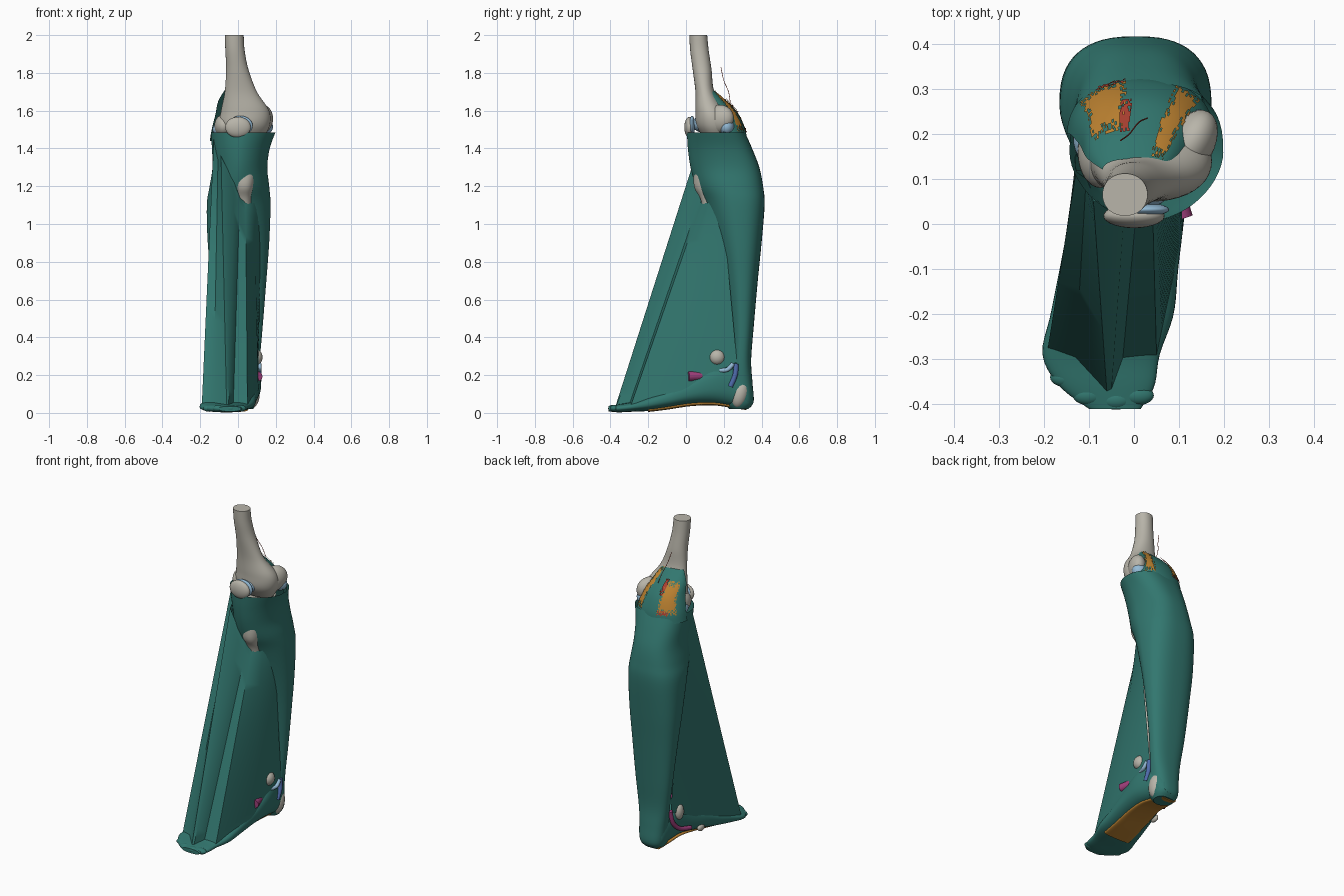
import bpy, math, random
from mathutils import Vector

random.seed(4)


def mat(name, col):
    m = bpy.data.materials.new(name)
    m.diffuse_color = (*col, 1)
    return m


TEAL = mat("fascia_teal", (0.032, 0.185, 0.16))
ORANGE = mat("orange", (0.50, 0.22, 0.03))
RED = mat("red", (0.40, 0.05, 0.03))
BLUE = mat("cartilage_blue", (0.30, 0.50, 0.68))
NAVY = mat("tendon_blue", (0.08, 0.15, 0.42))
MAGENTA = mat("magenta", (0.35, 0.05, 0.20))
BONE = mat("bone", (0.48, 0.46, 0.40))


def make(name, verts, faces, m, angle=40):
    me = bpy.data.meshes.new(name)
    me.from_pydata([tuple(v) for v in verts], [], faces)
    ob = bpy.data.objects.new(name, me)
    bpy.context.collection.objects.link(ob)
    me.materials.append(m)
    bpy.ops.object.select_all(action='DESELECT')
    ob.select_set(True)
    bpy.context.view_layer.objects.active = ob
    bpy.ops.object.shade_smooth_by_angle(angle=math.radians(angle))
    return ob


def spline(rows, t):
    # Catmull-Rom through rows of numbers, t in 0..1
    s = t * (len(rows) - 1)
    i = min(int(s), len(rows) - 2)
    f = s - i
    p = [rows[max(0, min(len(rows) - 1, i + k))] for k in (-1, 0, 1, 2)]
    return [0.5 * (2 * b + (c - a) * f + (2 * a - 5 * b + 4 * c - d) * f * f
                   + (3 * b - a - 3 * c + d) * f ** 3) for a, b, c, d in zip(*p)]


def loft(name, rows, m, axis='z', n=40, steps=40, power=2.3, low_power=None, caps=(True, True)):
    # row = position along the axis, then min/max on the two other axes
    verts, faces = [], []
    for j in range(steps + 1):
        h, a0, a1, b0, b1 = spline(rows, j / steps)
        for i in range(n):
            w = 2 * math.pi * i / n
            c, s = math.cos(w), math.sin(w)
            e = 2 / (low_power if low_power and s < 0 else power)
            a = (a0 + a1) / 2 + (a1 - a0) / 2 * math.copysign(abs(c) ** e, c)
            b = (b0 + b1) / 2 + (b1 - b0) / 2 * math.copysign(abs(s) ** e, s)
            verts.append((a, b, h) if axis == 'z' else (a, h, b))
    for j in range(steps):
        for i in range(n):
            k = (i + 1) % n
            faces.append((j * n + i, j * n + k, (j + 1) * n + k, (j + 1) * n + i))
    if caps[0]:
        faces.append(tuple(reversed(range(n))))
    if caps[1]:
        faces.append(tuple(range(steps * n, steps * n + n)))
    return make(name, verts, faces, m)


def blob(name, loc, size, m, rot=(0, 0, 0)):
    bpy.ops.mesh.primitive_uv_sphere_add(segments=28, ring_count=16, location=loc, rotation=rot)
    ob = bpy.context.object
    ob.name = name
    ob.scale = size
    ob.data.materials.append(m)
    bpy.ops.object.shade_smooth()
    return ob


def tube(name, pts, r, m):
    cu = bpy.data.curves.new(name, 'CURVE')
    cu.dimensions = '3D'
    cu.bevel_depth = r
    cu.bevel_resolution = 3
    cu.use_fill_caps = True
    sp = cu.splines.new('POLY')
    sp.points.add(16)
    for i, p in enumerate(sp.points):
        p.co = (*spline(pts, i / 16), 1)
    ob = bpy.data.objects.new(name, cu)
    bpy.context.collection.objects.link(ob)
    cu.materials.append(m)
    return ob


def sheet(name, fn, nu, nv, m, ragged=0.0):
    # grid surface; ragged sheets lose random cells near their border
    verts = [fn(i / nu, j / nv) for j in range(nv + 1) for i in range(nu + 1)]
    faces = []
    for j in range(nv):
        for i in range(nu):
            edge = min(i, nu - 1 - i, j, nv - 1 - j)
            if edge < 4 and random.random() < ragged * (1 - edge / 4):
                continue
            a = j * (nu + 1) + i
            faces.append((a, a + 1, a + nu + 2, a + nu + 1))
    return make(name, verts, faces, m)


# Thigh bone with its joint end
loft("femur", [(1.45, -0.06, 0.13, 0.10, 0.22), (1.52, -0.10, 0.168, 0.055, 0.24),
               (1.60, -0.09, 0.165, 0.05, 0.21), (1.70, -0.07, 0.10, 0.05, 0.15),
               (1.82, -0.063, 0.055, 0.035, 0.135), (1.92, -0.067, 0.035, 0.022, 0.12),
               (2.0, -0.07, 0.03, 0.018, 0.112)], BONE, power=2.1)
blob("inner_condyle", (0.125, 0.175, 1.555), (0.052, 0.085, 0.075), BONE, (0.3, 0, -0.5))
blob("outer_condyle", (-0.075, 0.16, 1.52), (0.05, 0.08, 0.06), BONE)
blob("inner_cartilage", (0.135, 0.215, 1.515), (0.05, 0.04, 0.045), BLUE)
blob("outer_cartilage", (-0.09, 0.19, 1.50), (0.045, 0.06, 0.04), BLUE)
blob("groove_cartilage", (0.02, 0.085, 1.53), (0.065, 0.05, 0.045), BLUE)

# Kneecap with cartilage backing
blob("kneecap", (0.0, 0.018, 1.512), (0.068, 0.027, 0.055), BONE)
blob("kneecap_cartilage", (0.012, 0.032, 1.52), (0.066, 0.016, 0.053), BLUE)

# Shin bone hidden inside the sleeve, showing at the knee and ankle
loft("tibia", [(0.26, 0.03, 0.10, 0.13, 0.21), (0.45, 0.02, 0.08, 0.14, 0.20),
               (0.80, 0.0, 0.07, 0.12, 0.20), (1.10, -0.01, 0.07, 0.085, 0.19),
               (1.22, -0.03, 0.09, 0.040, 0.20), (1.44, -0.09, 0.13, 0.07, 0.25)], BONE)
blob("inner_ankle_bone", (0.094, 0.165, 0.295), (0.036, 0.042, 0.042), BONE)
blob("heel_bone", (0.072, 0.285, 0.10), (0.043, 0.045, 0.075), BONE, (-0.25, 0, 0))

# Calf sleeve, open at the knee
loft("calf_fascia", [(0.02, -0.04, 0.08, 0.23, 0.33), (0.06, -0.06, 0.10, 0.2, 0.358),
                     (0.16, -0.07, 0.105, 0.21, 0.352), (0.28, -0.085, 0.115, 0.23, 0.345),
                     (0.45, -0.11, 0.13, 0.23, 0.358), (0.70, -0.14, 0.15, 0.20, 0.38),
                     (0.90, -0.16, 0.165, 0.16, 0.40), (1.10, -0.165, 0.172, 0.10, 0.416),
                     (1.20, -0.15, 0.165, 0.052, 0.408), (1.30, -0.135, 0.155, 0.024, 0.388),
                     (1.40, -0.138, 0.168, 0.01, 0.35), (1.485, -0.143, 0.198, 0.005, 0.312)],
     TEAL, steps=60, n=56, power=2.6, low_power=1.8, caps=(True, False))

# Foot covering, heel to toes
foot = [(0.35, -0.02, 0.07, 0.04, 0.12), (0.32, -0.06, 0.10, 0.02, 0.19),
        (0.24, -0.08, 0.112, 0.032, 0.26), (0.14, -0.10, 0.122, 0.045, 0.26),
        (0.02, -0.14, 0.112, 0.04, 0.19), (-0.10, -0.165, 0.098, 0.022, 0.13),
        (-0.20, -0.185, 0.088, 0.01, 0.09), (-0.29, -0.203, 0.057, 0.006, 0.058),
        (-0.36, -0.165, 0.045, 0.003, 0.045), (-0.41, -0.10, 0.015, 0.008, 0.035)]
loft("foot_fascia", foot, TEAL, axis='y', power=2.6)
loft("sole_band", [(y, x0 * 0.7, x1 * 0.6, z0 - 0.005, z0 + 0.02) for y, x0, x1, z0, _ in foot[1:7]],
     ORANGE, axis='y', power=3)
for x, y in ((-0.15, -0.34), (-0.10, -0.38), (-0.04, -0.39), (0.008, -0.38)):
    blob("toe_edge", (x, y, 0.024), (0.036, 0.022, 0.018), TEAL)

# Folded sheet stretched from the knee to the toes (top point, bottom point)
folds = [((-0.13, 0.19, 1.40), (-0.075, 0.26, 0.24)), ((-0.13, 0.15, 1.43), (-0.14, 0.0, 0.12)),
         ((-0.128, 0.12, 1.46), (-0.192, -0.28, 0.03)), ((-0.105, 0.12, 1.40), (-0.13, -0.30, 0.04)),
         ((-0.09, 0.05, 1.36), (-0.06, -0.375, 0.03)), ((-0.02, 0.05, 1.22), (-0.05, -0.37, 0.03)),
         ((0.01, 0.08, 1.15), (-0.025, -0.30, 0.045)),
         ((0.04, 0.08, 1.11), (0.05, -0.29, 0.045)), ((0.085, 0.12, 1.11), (0.108, -0.02, 0.12)),
         ((0.12, 0.19, 1.12), (0.11, 0.27, 0.27))]


def fold_point(u, v):
    top, low = folds[round(u * (len(folds) - 1))]
    return Vector(top).lerp(Vector(low), v)


sheet("front_fold_sheet", fold_point, len(folds) - 1, 24, TEAL)

# Flap behind the knee: z, centre x, centre y, half width, depth
flap_rows = [(1.44, 0.015, 0.17, 0.165, 0.155), (1.50, 0.015, 0.17, 0.155, 0.143),
             (1.58, 0.01, 0.15, 0.13, 0.127), (1.65, 0.0, 0.13, 0.105, 0.085),
             (1.71, 0.0, 0.115, 0.07, 0.03)]


def flap_part(u0, u1, v0, v1, lift):
    def fn(u, v):
        z, cx, cy, rx, ry = spline(flap_rows, v0 + (v1 - v0) * v)
        w = math.pi * (0.97 - 0.94 * (u0 + (u1 - u0) * u))
        return (cx + (rx + lift) * math.cos(w),
                cy + (ry + lift) * math.sin(w) ** 0.7, z + lift)
    return fn


sheet("knee_back_flap", flap_part(0, 1, 0, 1, 0), 36, 20, TEAL)
sheet("flap_patch_outer", flap_part(0.16, 0.43, 0.2, 0.78, 0.004), 26, 22, ORANGE, 0.6)
sheet("flap_patch_inner", flap_part(0.67, 0.83, 0.2, 0.97, 0.004), 16, 26, ORANGE, 0.6)
sheet("flap_patch_red", flap_part(0.40, 0.47, 0.52, 0.80, 0.006), 10, 12, RED, 0.3)
sheet("flap_patch_red_low", flap_part(0.28, 0.43, 0.17, 0.27, 0.006), 12, 6, RED, 0.5)

# Loose nerve strand and small ankle parts
tube("nerve_strand", [(-0.03, 0.185, 1.83), (-0.01, 0.20, 1.76), (0.01, 0.225, 1.70),
                      (0.03, 0.235, 1.64)], 0.0015, RED)
tube("shin_tendon_end", [(0.085, 0.08, 0.197), (0.095, 0.045, 0.195), (0.105, 0.012, 0.193)],
     0.026, MAGENTA)
tube("ankle_cartilage", [(0.10, 0.18, 0.225), (0.113, 0.22, 0.23), (0.112, 0.25, 0.26)], 0.012, BLUE)
tube("inner_ankle_tendon", [(0.108, 0.265, 0.26), (0.11, 0.26, 0.20), (0.108, 0.235, 0.14)], 0.014, NAVY)
tube("outer_ankle_tendon", [(-0.08, 0.27, 0.25), (-0.085, 0.25, 0.17), (-0.098, 0.20, 0.12),
                            (-0.115, 0.12, 0.10)], 0.013, MAGENTA)
blob("outer_ankle_bone", (-0.085, 0.19, 0.22), (0.026, 0.03, 0.05), BONE)
blob("outer_foot_bone", (-0.125, 0.03, 0.07), (0.016, 0.03, 0.022), BONE)
